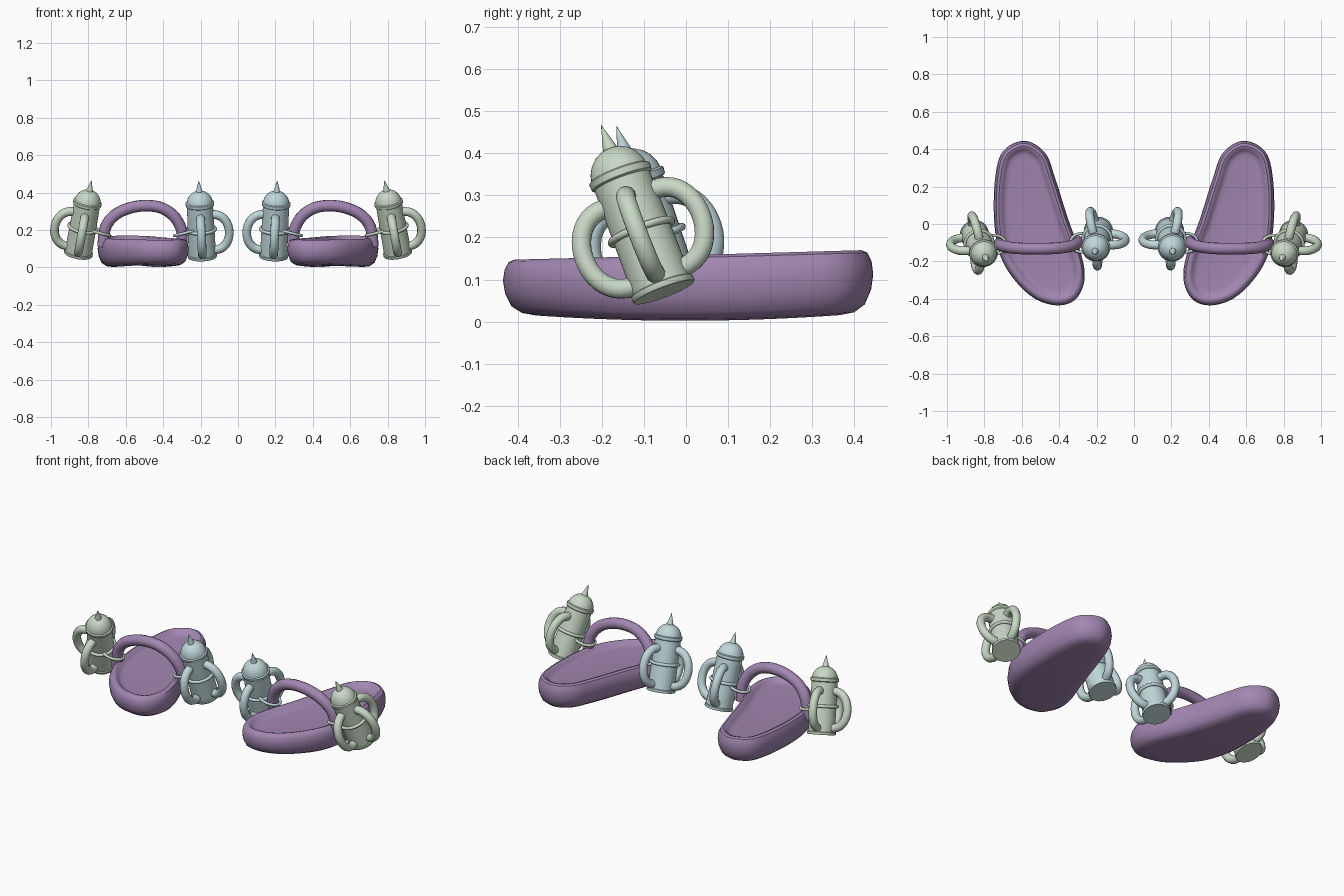
import bpy, bmesh, math
from mathutils import Vector

if "Cube" in bpy.data.objects:
    bpy.data.objects.remove(bpy.data.objects["Cube"])


def material(name, color):
    m = bpy.data.materials.new(name)
    m.diffuse_color = (*color, 1)
    m.use_nodes = True
    m.node_tree.nodes["Principled BSDF"].inputs["Base Color"].default_value = m.diffuse_color
    return m


PURPLE = material("purple", (0.36, 0.24, 0.44))
GREEN = material("pale_green", (0.58, 0.69, 0.56))
BLUE = material("pale_blue", (0.53, 0.68, 0.70))


def smooth_path(points, steps, closed):
    """Catmull-Rom curve through the points."""
    p = [Vector(q) for q in points]
    n = len(p)
    at = (lambda i: p[i % n]) if closed else (lambda i: p[max(0, min(n - 1, i))])
    out = []
    for i in range(n if closed else n - 1):
        a, b, c, d = at(i - 1), at(i), at(i + 1), at(i + 2)
        for k in range(steps):
            t = k / steps
            out.append(0.5 * (2 * b + (c - a) * t + (2 * a - 5 * b + 4 * c - d) * t ** 2
                              + (3 * b - a - 3 * c + d) * t ** 3))
    return out if closed else out + [p[-1]]


def finish(name, mesh, mat):
    """Make a mirrored, smooth-shaded object."""
    bm = bmesh.new()
    bm.from_mesh(mesh)
    bmesh.ops.recalc_face_normals(bm, faces=bm.faces)
    bm.to_mesh(mesh)
    bm.free()
    ob = bpy.data.objects.new(name, mesh)
    bpy.context.collection.objects.link(ob)
    mesh.materials.clear()
    mesh.materials.append(mat)
    bpy.ops.object.select_all(action='DESELECT')
    ob.select_set(True)
    bpy.context.view_layer.objects.active = ob
    bpy.ops.object.shade_smooth_by_angle(angle=math.radians(40))
    mod = ob.modifiers.new("Mirror", 'MIRROR')
    mod.use_mirror_merge = False
    return ob


def loft(name, rings, mat):
    """Skin closed rings and cap both ends."""
    bm = bmesh.new()
    loops = [[bm.verts.new(v) for v in r] for r in rings]
    n = len(loops[0])
    for a, b in zip(loops, loops[1:]):
        for i in range(n):
            j = (i + 1) % n
            bm.faces.new((a[i], a[j], b[j], b[i]))
    bm.faces.new(loops[0])
    bm.faces.new(loops[-1])
    mesh = bpy.data.meshes.new(name)
    bm.to_mesh(mesh)
    bm.free()
    return finish(name, mesh, mat)


def tube(name, pts, radius, mat, closed=False):
    cu = bpy.data.curves.new(name + "_path", 'CURVE')
    cu.dimensions = '3D'
    cu.bevel_depth = radius
    cu.bevel_resolution = 4
    cu.use_fill_caps = True
    sp = cu.splines.new('POLY')
    sp.points.add(len(pts) - 1)
    for s, p in zip(sp.points, pts):
        s.co = (*p, 1)
    sp.use_cyclic_u = closed
    tmp = bpy.data.objects.new("tmp", cu)
    bpy.context.collection.objects.link(tmp)
    deps = bpy.context.evaluated_depsgraph_get()
    mesh = bpy.data.meshes.new_from_object(tmp.evaluated_get(deps))
    bpy.data.objects.remove(tmp)
    bpy.data.curves.remove(cu)
    return finish(name, mesh, mat)


# Sole: foot-shaped outline lofted through a rounded side wall and raised rim
outline = smooth_path([(0.40, -0.435, 0), (0.31, -0.40, 0), (0.265, -0.30, 0), (0.28, -0.17, 0),
                       (0.35, 0.02, 0), (0.42, 0.24, 0), (0.475, 0.38, 0), (0.585, 0.445, 0),
                       (0.70, 0.39, 0), (0.742, 0.25, 0), (0.748, 0.02, 0), (0.715, -0.17, 0),
                       (0.63, -0.31, 0), (0.52, -0.405, 0)], 6, True)
n = len(outline)
inward = []
for i in range(n):
    t = (outline[(i + 1) % n] - outline[i - 1]).normalized()
    inward.append(Vector((t.y, -t.x, 0)))
center = sum(outline, Vector()) / n
if inward[0].dot(center - outline[0]) < 0:
    inward = [-v for v in inward]
rings = []
for inset, z in [(0.08, 0.002), (0.045, 0.006), (0.02, 0.022), (0.005, 0.055), (0, 0.09), (0.004, 0.12),
                 (0.014, 0.14), (0.028, 0.146), (0.042, 0.142), (0.052, 0.128), (0.066, 0.122), (0.085, 0.12)]:
    ring = []
    for p, m in zip(outline, inward):
        v = p + m * inset
        bow = 0.1 * v.y ** 2 * (1 - z / 0.15)            # curved underside
        lift = 0.024 * (v.y + 0.44) / 0.88 * z / 0.146   # rim rises toward the back
        v.z = z + bow + lift
        ring.append(v)
    rings.append(ring)
loft("sole", rings, PURPLE)

# Strap arch
strap = smooth_path([(0.305, -0.09, 0.11), (0.30, -0.10, 0.19), (0.335, -0.117, 0.265), (0.40, -0.128, 0.314),
                     (0.48, -0.132, 0.33), (0.57, -0.132, 0.32), (0.655, -0.127, 0.282),
                     (0.708, -0.115, 0.215), (0.722, -0.105, 0.11)], 5, False)
tube("strap", strap, 0.031, PURPLE)

# Canister profile: (radius, distance along axis)
PROFILE = [(0.076, 0), (0.078, 0.003), (0.078, 0.014), (0.073, 0.017), (0.070, 0.285), (0.076, 0.289),
           (0.077, 0.305), (0.070, 0.309), (0.066, 0.325), (0.056, 0.343), (0.042, 0.357),
           (0.026, 0.366), (0.018, 0.368), (0.0005, 0.43)]


def canister(label, base, tip, out, mat, link):
    base, tip = Vector(base), Vector(tip)
    axis = (tip - base).normalized()
    u = axis.orthogonal().normalized()
    w = axis.cross(u)

    def circle(r, t, count=32):
        return [base + axis * t + (u * math.cos(a) + w * math.sin(a)) * r
                for a in (2 * math.pi * i / count for i in range(count))]

    loft(label + "_canister_body", [circle(r, t) for r, t in PROFILE], mat)
    tube(label + "_canister_belt", circle(0.076, 0.155), 0.009, mat, True)
    # three curved handles: back, front and away from the sole
    for side, d in (("back", (0.25, 1, 0)), ("front", (0, -1, 0)), ("side", (out, -0.06, 0))):
        d = Vector(d)
        d = (d - axis * d.dot(axis)).normalized()
        pts = []
        for i in range(21):
            a = math.pi * i / 20
            pts.append(base + axis * (0.138 + 0.1 * math.cos(a)) + d * (0.06 + 0.09 * math.sin(a) ** 0.85))
        tube(f"{label}_canister_{side}_handle", pts, 0.0235, mat)
    # thin wire loop tying the canister to the strap leg
    c = Vector(link)
    loop = [c + Vector((0.06 * math.cos(a), 0.05 * math.sin(a), 0.015 * out * math.cos(a)))
            for a in (2 * math.pi * i / 24 for i in range(24))]
    tube(label + "_link_wire", loop, 0.008, mat, True)


canister("outer", (0.855, -0.052, 0.07), (0.785, -0.198, 0.457), 1, GREEN, (0.745, -0.11, 0.185))
canister("inner", (0.19, -0.035, 0.055), (0.21, -0.165, 0.464), -1, BLUE, (0.28, -0.10, 0.185))
